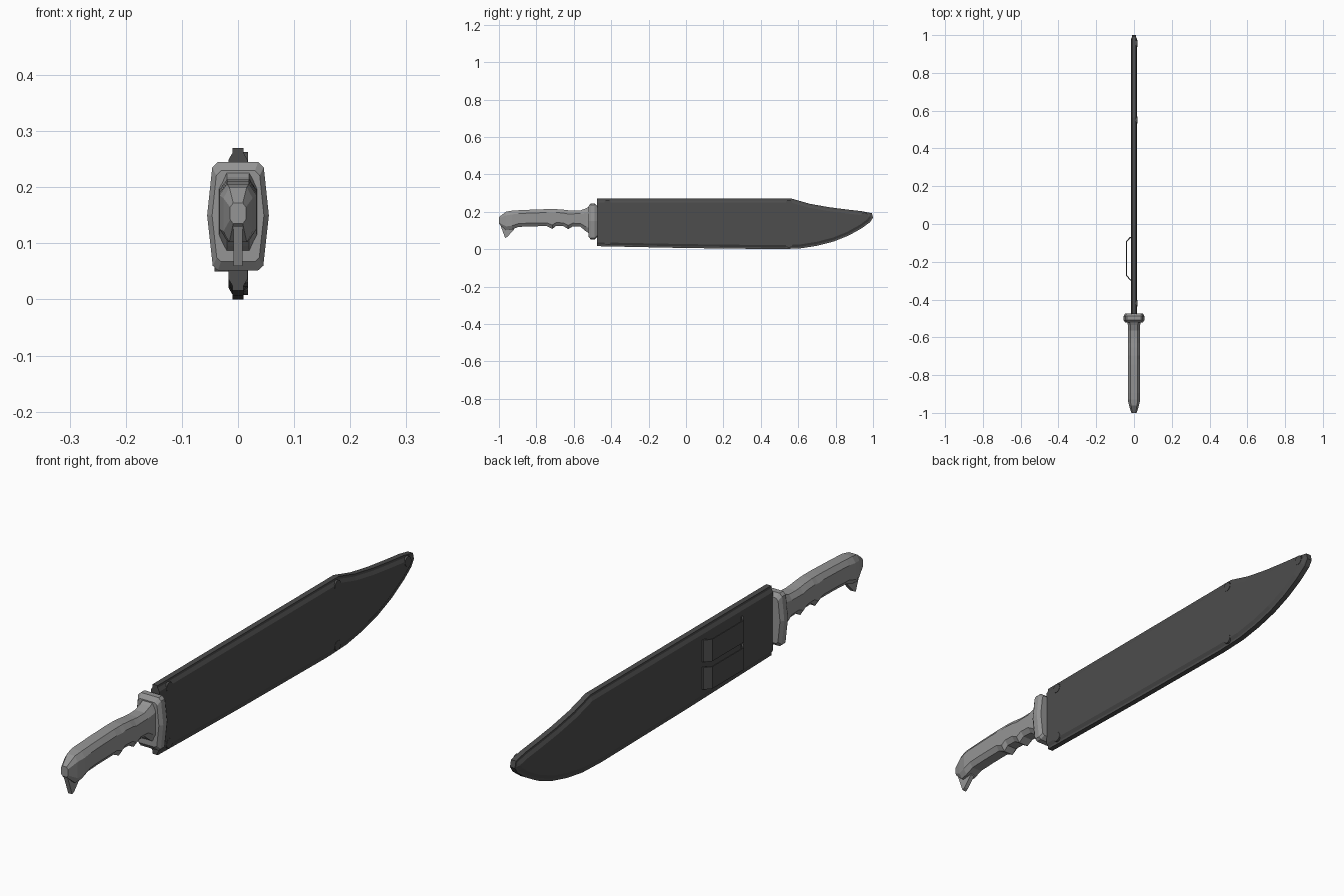
import bpy, bmesh
from mathutils import Vector

if "Cube" in bpy.data.objects:
    bpy.data.objects.remove(bpy.data.objects["Cube"])


def material(name, v):
    m = bpy.data.materials.new(name)
    m.diffuse_color = (v, v, v, 1)
    m.use_nodes = True
    m.node_tree.nodes["Principled BSDF"].inputs["Base Color"].default_value = m.diffuse_color
    return m


DARK = material("dark_sheath", 0.075)
GREY = material("grip_grey", 0.3)


def loft(name, rings, mat):
    """Skin a list of equal-length point rings and cap both ends."""
    bm = bmesh.new()
    rows = [[bm.verts.new(p) for p in r] for r in rings]
    n = len(rows[0])
    for a, b in zip(rows, rows[1:]):
        for i in range(n):
            j = (i + 1) % n
            bm.faces.new((a[i], a[j], b[j], b[i]))
    bm.faces.new(rows[0])
    bm.faces.new(rows[-1])
    bmesh.ops.recalc_face_normals(bm, faces=bm.faces)
    me = bpy.data.meshes.new(name)
    bm.to_mesh(me)
    bm.free()
    ob = bpy.data.objects.new(name, me)
    me.materials.append(mat)
    bpy.context.collection.objects.link(ob)
    return ob


def inset(poly, d):
    """Mitred inset of a counter-clockwise outline."""
    out = []
    for i, p in enumerate(poly):
        p = Vector(p)
        e1 = (p - Vector(poly[i - 1])).normalized()
        e2 = (Vector(poly[(i + 1) % len(poly)]) - p).normalized()
        n1, n2 = Vector((-e1.y, e1.x)), Vector((-e2.y, e2.x))
        out.append(p + (n1 + n2) * d / (1 + n1.dot(n2)))
    return out


# Sheath: clipped-point outline (y, z) with a thin rim and bevelled faces
MOUTH = -0.477
outline = [(MOUTH, 0.016), (0.0, 0.006), (0.5, 0.0), (0.61, 0.004), (0.70, 0.018),
           (0.79, 0.041), (0.87, 0.073), (0.94, 0.112), (0.985, 0.145), (1.0, 0.168),
           (0.994, 0.192), (0.94, 0.203), (0.86, 0.212), (0.76, 0.225), (0.66, 0.243),
           (0.565, 0.27), (MOUTH, 0.27)]
rings = []
for x, d in ((-0.017, 0.021), (-0.01, 0.009), (-0.01, 0), (0.01, 0), (0.01, 0.009), (0.017, 0.021)):
    pts = inset(outline, d)
    pts[0].x = pts[-1].x = MOUTH
    rings.append([(x, p.x, p.y) for p in pts])
loft("sheath", rings, DARK)

# Rivets set along the bevel on the right face
for i, (y, z) in enumerate([(-0.42, 0.245), (-0.42, 0.04), (0.55, 0.245), (0.55, 0.026), (0.955, 0.178)]):
    bpy.ops.mesh.primitive_cylinder_add(vertices=12, radius=0.018, depth=0.018,
                                        location=(0.0092, y, z), rotation=(0, 1.5707963, 0))
    rivet = bpy.context.object
    rivet.name = f"rivet_{i + 1}"
    rivet.data.materials.append(DARK)

# Two belt loops on the left face, open at top and bottom
strap = [(-0.016, -0.30), (-0.022, -0.298), (-0.042, -0.273), (-0.042, -0.092), (-0.022, -0.068),
         (-0.016, -0.068), (-0.016, -0.073), (-0.038, -0.095), (-0.038, -0.27), (-0.016, -0.295)]
for name, z0, z1 in (("lower_belt_loop", 0.05, 0.13), ("upper_belt_loop", 0.15, 0.23)):
    loft(name, [[(x, y, z) for x, y in strap] for z in (z0, z1)], DARK)

# Guard: tall faceted plate with bevelled faces
half = [(0.036, 0.052), (0.045, 0.06), (0.055, 0.15), (0.046, 0.235), (0.036, 0.245)]
section = half + [(-x, z) for x, z in reversed(half)]
loft("guard", [[(x * s, y, 0.149 + (z - 0.149) * s) for x, z in section]
               for y, s in ((-0.522, 0.84), (-0.509, 1), (-0.488, 1), (-0.474, 0.86))], GREY)

# Handle: chamfered sections (y, top, bottom, half width) with finger grooves
stations = [(-1.0, 0.172, 0.135, 0.014), (-0.962, 0.2, 0.102, 0.026), (-0.93, 0.206, 0.105, 0.033),
            (-0.895, 0.208, 0.119, 0.033), (-0.83, 0.211, 0.122, 0.033), (-0.745, 0.214, 0.123, 0.033),
            (-0.715, 0.214, 0.108, 0.033), (-0.695, 0.214, 0.124, 0.033), (-0.655, 0.211, 0.123, 0.033),
            (-0.63, 0.208, 0.107, 0.033), (-0.605, 0.206, 0.122, 0.033), (-0.565, 0.207, 0.12, 0.033),
            (-0.535, 0.218, 0.095, 0.033), (-0.51, 0.232, 0.08, 0.034)]
rings = []
for y, t, b, w in stations:
    c = 0.2 * (t - b)
    side = [(0.6 * w, b), (w, b + c), (w, t - c), (0.6 * w, t)]
    rings.append([(x, y, z) for x, z in side + [(-x, z) for x, z in reversed(side)]])
loft("handle", rings, GREY)

# Pommel beak: thin hooked spur under the butt
beak = [(-1.0, 0.148), (-0.967, 0.06), (-0.955, 0.066), (-0.92, 0.104), (-0.92, 0.15)]
loft("pommel_beak", [[(x, y, z) for y, z in beak] for x in (-0.008, 0.008)], GREY)
